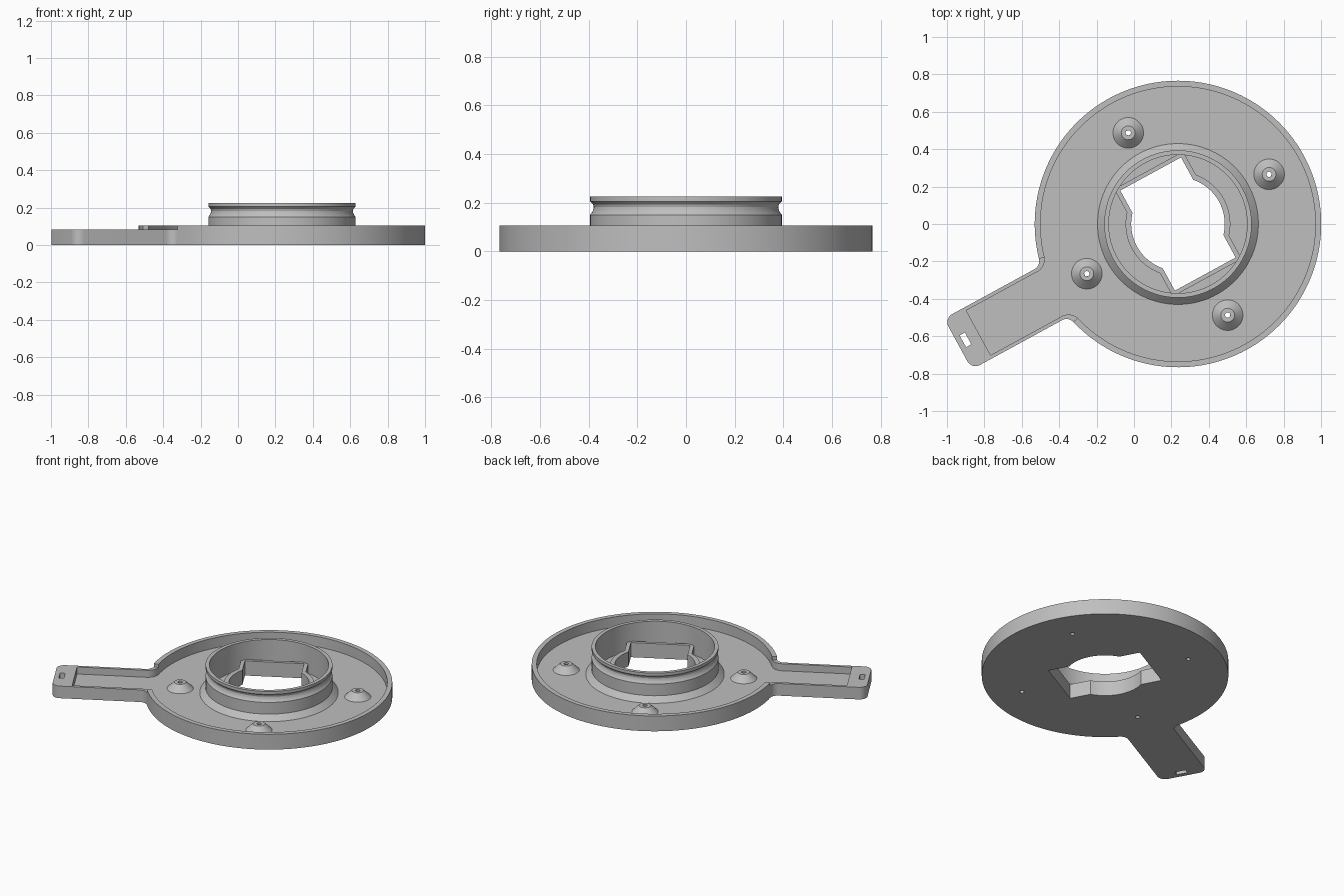
import bpy, bmesh, math
from mathutils import Matrix

if "Cube" in bpy.data.objects:
    bpy.data.objects.remove(bpy.data.objects["Cube"])

# Local frame: origin at the disc centre, +x pointing along the handle
PLACE = Matrix.Translation((0.235, 0, 0)) @ Matrix.Rotation(math.pi + math.radians(28.6), 4, 'Z')
FLOOR, RIM, HANDLE = 0.035, 0.105, 0.083   # heights
R, R_IN = 0.766, 0.735                     # disc radii
W, W_IN, FIL = 0.155, 0.136, 0.05          # handle half widths, junction fillet
END, POCKET_END, CORNER = 1.34, 1.215, 0.05

grey = bpy.data.materials.new("light_grey")
grey.diffuse_color = (0.52, 0.52, 0.52, 1)
grey.use_nodes = True
grey.node_tree.nodes["Principled BSDF"].inputs["Base Color"].default_value = grey.diffuse_color


def arc(cx, cy, r0, a0, a1, n, r1=None):
    """Points on an arc (angles in radians), optionally changing radius."""
    r1 = r0 if r1 is None else r1
    pts = []
    for i in range(n + 1):
        t = i / n
        a, r = a0 + (a1 - a0) * t, r0 + (r1 - r0) * t
        pts.append((cx + r * math.cos(a), cy + r * math.sin(a)))
    return pts


def circle(cx, cy, r, n):
    return arc(cx, cy, r, 0, 2 * math.pi, n)[:-1]


def mirror(pts):
    return [(x, -y) for x, y in reversed(pts)]


def finish(name, bm):
    bmesh.ops.remove_doubles(bm, verts=bm.verts, dist=1e-5)
    bmesh.ops.recalc_face_normals(bm, faces=bm.faces)
    me = bpy.data.meshes.new(name)
    bm.to_mesh(me)
    bm.free()
    me.materials.append(grey)
    ob = bpy.data.objects.new(name, me)
    bpy.context.collection.objects.link(ob)
    ob.matrix_world = PLACE
    bpy.ops.object.select_all(action='DESELECT')
    ob.select_set(True)
    bpy.context.view_layer.objects.active = ob
    bpy.ops.object.shade_smooth_by_angle(angle=math.radians(25))
    return ob


def plate(name, loops, z0, z1):
    """Extrude a flat outline with holes between two heights."""
    cu = bpy.data.curves.new(name + "_outline", 'CURVE')
    cu.dimensions, cu.fill_mode, cu.extrude = '2D', 'BOTH', (z1 - z0) / 2
    for pts in loops:
        sp = cu.splines.new('POLY')
        sp.points.add(len(pts) - 1)
        for p, (x, y) in zip(sp.points, pts):
            p.co = (x, y, 0, 1)
        sp.use_cyclic_u = True
    tmp = bpy.data.objects.new(name + "_outline", cu)
    bpy.context.collection.objects.link(tmp)
    bpy.context.view_layer.update()
    me = bpy.data.meshes.new_from_object(tmp)
    bm = bmesh.new()
    bm.from_mesh(me)
    bmesh.ops.translate(bm, verts=bm.verts, vec=(0, 0, (z0 + z1) / 2))
    bpy.data.objects.remove(tmp)
    bpy.data.curves.remove(cu)
    bpy.data.meshes.remove(me)
    return finish(name, bm)


def lathe(name, profile, n, cx=0, cy=0):
    """Revolve an (r, z) profile about a vertical axis."""
    bm = bmesh.new()
    rings = []
    for i in range(n):
        a = 2 * math.pi * i / n
        rings.append([bm.verts.new((cx + r * math.cos(a), cy + r * math.sin(a), z))
                      for r, z in profile])
    for i in range(n):
        p, q = rings[i], rings[(i + 1) % n]
        for j in range(len(profile) - 1):
            bm.faces.new((p[j], q[j], q[j + 1], p[j + 1]))
    return finish(name, bm)


def opening(r, hx, hy):
    """Circle joined with a rectangle that reaches past it in y."""
    a = math.acos(hx / r)
    half = arc(0, 0, r, -a, a, 24) + [(hx, hy)]
    half = [(hx, -hy)] + half
    return half + [(-x, -y) for x, y in half]


# Handle outline: junction fillet, straight side, rounded end corner
fx = math.sqrt((R + FIL) ** 2 - (W + FIL) ** 2)
fy = W + FIL
t = math.atan2(fy, fx)
side = arc(fx, fy, FIL, math.pi + t, 1.5 * math.pi, 10)
side += arc(END - CORNER, W - CORNER, CORNER, math.pi / 2, 0, 8)
inner = arc(fx, fy, FIL + R - R_IN, math.pi + t, 1.5 * math.pi, 10, FIL + W - W_IN)
inner += [(POCKET_END, W_IN)]

slot = [(1.278, -0.036), (1.31, -0.036), (1.31, 0.036), (1.278, 0.036)]
bosses = [(0.555 * math.cos(k * math.pi / 2), 0.555 * math.sin(k * math.pi / 2)) for k in range(4)]
hole = opening(0.25, 0.185, 0.305)

# Floor of the disc and handle, with centre opening, screw holes and slot
outline = side + mirror(side) + arc(0, 0, R, -t, t - 2 * math.pi, 140)[1:-1]
plate("floor", [outline, hole, slot] + [circle(x, y, 0.014, 16) for x, y in bosses], 0, FLOOR)

# Raised rim around the disc, open towards the handle
plate("disc_rim", [arc(0, 0, R, t, 2 * math.pi - t, 140)
                   + arc(0, 0, R_IN, 2 * math.pi - t, t, 140)], FLOOR, RIM)

# Lower rim around the handle pocket
plate("handle_rim", [side + mirror(side) + inner_back
                     for inner_back in [[(x, -y) for x, y in inner] + inner[::-1]]]
      + [slot], FLOOR, HANDLE)

# Thin lip around the centre opening
plate("opening_lip", [opening(0.28, 0.21, 0.327), hole], FLOOR, 0.1)

# Collar with chamfered foot and a groove below its top edge
lathe("collar", [(0.43, FLOOR), (0.394, 0.07), (0.394, 0.15), (0.386, 0.16), (0.381, 0.171),
                 (0.379, 0.182), (0.382, 0.193), (0.394, 0.205), (0.394, 0.225),
                 (0.37, 0.225), (0.37, FLOOR)], 128)

# Conical screw bosses
for i, (x, y) in enumerate(bosses):
    lathe(f"screw_boss_{i + 1}", [(0.082, FLOOR), (0.037, 0.078), (0.014, 0.078), (0.014, FLOOR)],
          32, x, y)
